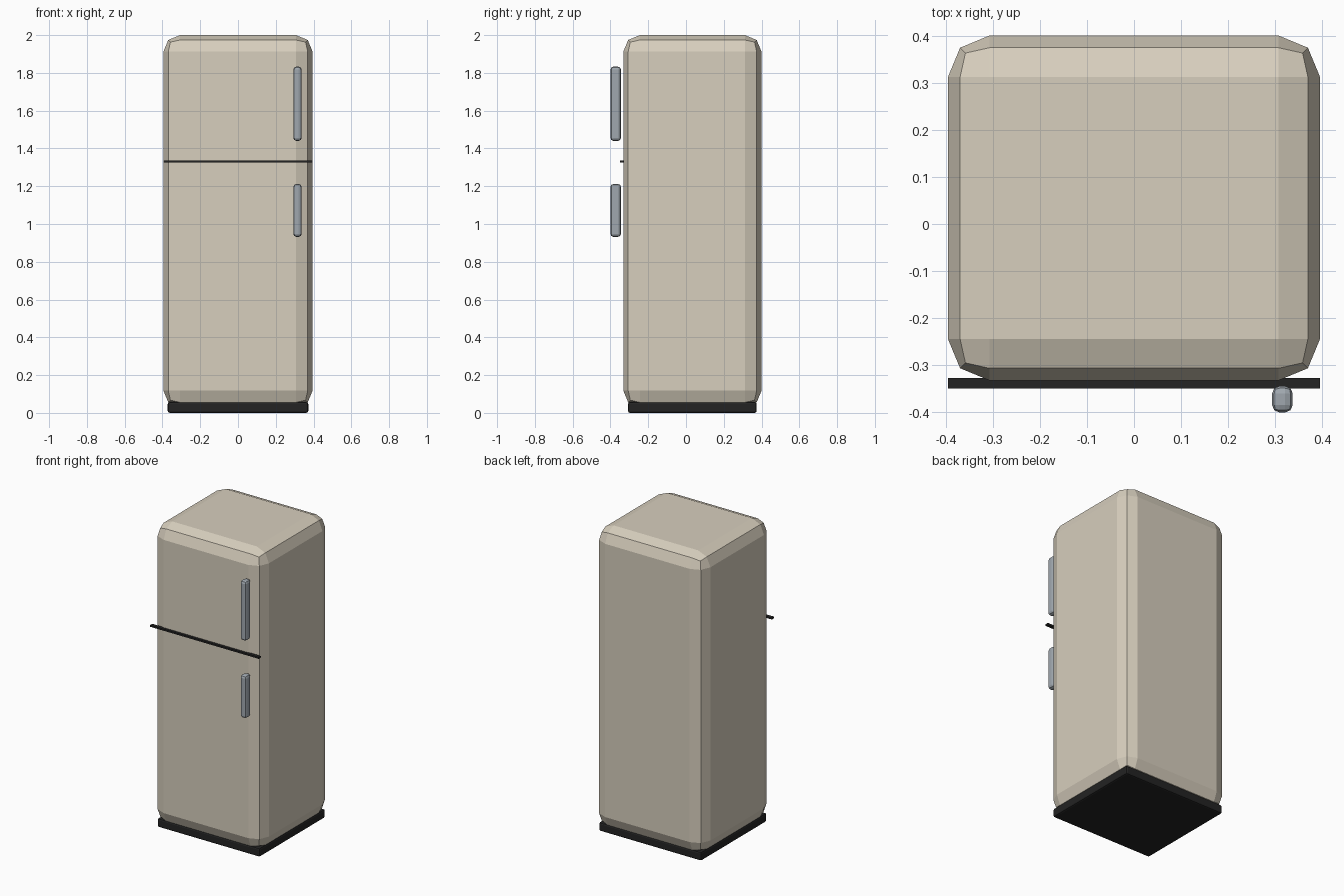
import bpy
import bmesh
from mathutils import Vector

cube = bpy.data.objects.get("Cube")
if cube:
    bpy.data.objects.remove(cube, do_unlink=True)


def make_material(name, rgb, roughness=0.5):
    mat = bpy.data.materials.new(name)
    mat.use_nodes = True
    colour = (*rgb, 1.0)
    mat.diffuse_color = colour
    bsdf = next(n for n in mat.node_tree.nodes if n.type == "BSDF_PRINCIPLED")
    bsdf.inputs["Base Color"].default_value = colour
    bsdf.inputs["Roughness"].default_value = roughness
    return mat


def bevelled_box(name, low, high, mat, bevel=0.0, segments=2):
    """Flat-shaded box between two corners, with optional rounded edges."""
    low, high = Vector(low), Vector(high)
    size = high - low
    mesh = bpy.data.meshes.new(name)
    bm = bmesh.new()
    bmesh.ops.create_cube(bm, size=1.0)
    bmesh.ops.scale(bm, vec=size, verts=bm.verts)
    bm.to_mesh(mesh)
    bm.free()
    mesh.materials.append(mat)
    obj = bpy.data.objects.new(name, mesh)
    obj.location = (low + high) / 2
    bpy.context.collection.objects.link(obj)
    if bevel:
        mod = obj.modifiers.new("Rounded edges", "BEVEL")
        mod.width = bevel
        mod.segments = segments
        mod.limit_method = "NONE"
    return obj


cream = make_material("cream enamel", (0.68, 0.62, 0.51))
steel = make_material("brushed steel", (0.35, 0.39, 0.43), 0.3)
black = make_material("black rubber", (0.017, 0.017, 0.017))

# Cabinet with broad rounded edges, standing on a dark plinth
bevelled_box("cabinet", (-0.395, -0.332, 0.03), (0.395, 0.4, 2.0), cream, 0.088)
bevelled_box("plinth", (-0.372, -0.307, 0.0), (0.372, 0.374, 0.057), black, 0.01)

# Strip between the freezer door and the fridge door
bevelled_box("door_gap_strip", (-0.395, -0.349, 1.325), (0.395, -0.327, 1.336), black)

# Upright door handles
for name, bottom, top in (("freezer_handle", 1.44, 1.833),
                          ("fridge_handle", 0.932, 1.212)):
    bevelled_box(name, (0.293, -0.4, bottom), (0.337, -0.344, top), steel, 0.016)
